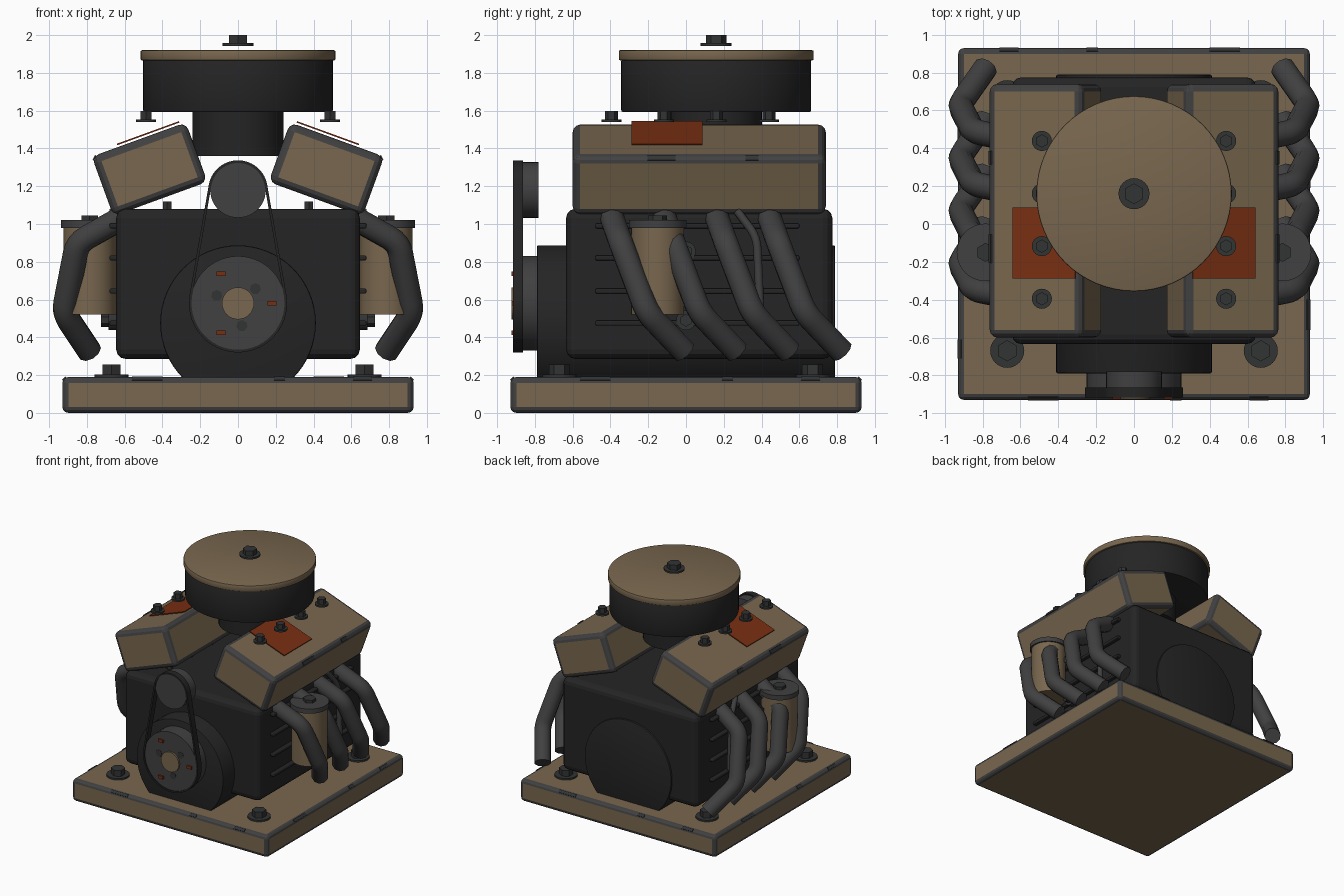
import bpy, bmesh, math
from mathutils import Vector, Matrix

if "Cube" in bpy.data.objects:
    bpy.data.objects.remove(bpy.data.objects["Cube"])


def mat(name, col):
    m = bpy.data.materials.new(name)
    m.diffuse_color = (*col, 1)
    m.use_nodes = True
    m.node_tree.nodes["Principled BSDF"].inputs["Base Color"].default_value = m.diffuse_color
    return m


TAN = mat("tan_paint", (0.19, 0.135, 0.077))
GREY = mat("worn_grey_metal", (0.052, 0.052, 0.054))
BLACK = mat("black_iron", (0.018, 0.018, 0.018))
BOLT = mat("dark_bolt_steel", (0.032, 0.033, 0.034))
RUST = mat("rust_orange", (0.19, 0.028, 0.006))


def finish(name, bm, mats, matrix=None, smooth=True):
    me = bpy.data.meshes.new(name)
    bmesh.ops.recalc_face_normals(bm, faces=bm.faces)
    bm.to_mesh(me)
    bm.free()
    for m in mats:
        me.materials.append(m)
    if smooth:
        me.shade_smooth()
        me.set_sharp_from_angle(angle=math.radians(35))
    ob = bpy.data.objects.new(name, me)
    if matrix is not None:
        ob.matrix_world = matrix
    bpy.context.collection.objects.link(ob)
    return ob


def box(name, c, s, mats, bevel=0.0, matrix=None):
    bm = bmesh.new()
    bmesh.ops.create_cube(bm, size=1, matrix=Matrix.Translation(c) @ Matrix.Diagonal((*s, 1)))
    ob = finish(name, bm, mats, matrix, smooth=False)
    if bevel:
        b = ob.modifiers.new("rounded_edges", 'BEVEL')
        b.width, b.segments = bevel, 3
        b.material = len(mats) - 1
    return ob


def cyl(name, p0, p1, r, m, seg=48, bevel=0.0):
    p0, p1 = Vector(p0), Vector(p1)
    d = p1 - p0
    bm = bmesh.new()
    bmesh.ops.create_cone(bm, cap_ends=True, segments=seg, radius1=r, radius2=r, depth=d.length)
    if bevel:
        rim = [e for e in bm.edges if abs(e.verts[0].co.z - e.verts[1].co.z) < 1e-5]
        bmesh.ops.bevel(bm, geom=rim, offset=bevel, segments=2, affect='EDGES', profile=0.5)
    M = Matrix.Translation((p0 + p1) / 2) @ d.to_track_quat('Z', 'Y').to_matrix().to_4x4()
    return finish(name, bm, [m], M)


def bolt(name, x, y, z, rw, rh, h):
    cyl(name + "_washer", (x, y, z), (x, y, z + 0.014), rw, BOLT, 24)
    cyl(name + "_head", (x, y, z + 0.012), (x, y, z + h), rh, BOLT, 6)


def pipe(name, pts, r, m, soft=0.06):
    # polyline with corners rounded by short quadratic arcs
    pts = [Vector(p) for p in pts]
    path = [pts[0]]
    for a, b, c in zip(pts, pts[1:], pts[2:]):
        s, e = b + (a - b).normalized() * soft, b + (c - b).normalized() * soft
        for i in range(5):
            t = i / 4
            path.append(s * (1 - t) ** 2 + b * 2 * t * (1 - t) + e * t * t)
    path.append(pts[-1])
    cu = bpy.data.curves.new(name, 'CURVE')
    cu.dimensions = '3D'
    cu.bevel_depth, cu.bevel_resolution, cu.use_fill_caps = r, 3, True
    sp = cu.splines.new('POLY')
    sp.points.add(len(path) - 1)
    for p, q in zip(sp.points, path):
        p.co = (*q, 1)
    cu.materials.append(m)
    ob = bpy.data.objects.new(name, cu)
    bpy.context.collection.objects.link(ob)


# Base plate with worn grey edges and bolts
box("base_plate", (0, 0, 0.095), (1.86, 1.86, 0.19), [TAN, GREY], 0.032)
for x in (-0.67, 0.67):
    for y in (-0.67, 0.67):
        bolt("base_bolt", x, y, 0.19, 0.09, 0.056, 0.065)

# Engine block and round bell housing through it
box("engine_block", (0, 0.07, 0.683), (1.29, 1.41, 0.795), [BLACK], 0.05)
cyl("bell_housing", (0, -0.79, 0.475), (0, 0.79, 0.475), 0.412, BLACK, 64, 0.01)

# Pulleys, hub and rust marks
LZ, UZ, LR, UR = 0.58, 1.18, 0.25, 0.147
cyl("crank_pulley", (0, -0.91, LZ), (0, -0.78, LZ), LR, GREY, 64)
cyl("upper_pulley", (0, -0.91, UZ), (0, -0.78, UZ), UR, GREY)
cyl("crank_hub", (0, -0.924, LZ), (0, -0.85, LZ), 0.085, TAN, 32)
for k in range(3):
    a = k * math.tau / 3
    x, z = 0.18 * math.cos(a), LZ + 0.18 * math.sin(a)
    box("pulley_rust_mark", (x, -0.915, z), (0.045, 0.02, 0.024), [RUST])
    x, z = 0.12 * math.cos(a + 0.7), LZ + 0.12 * math.sin(a + 0.7)
    cyl("pulley_worn_spot", (x, -0.913, z), (x, -0.905, z), 0.03, BOLT, 7)

# Drive belt: flat band wrapped round both pulleys
bm = bmesh.new()
tilt = math.asin((LR - UR) / (UZ - LZ))
rows = []
N = 28
for cz, r, a0, a1 in ((UZ, UR, tilt, math.pi - tilt), (LZ, LR, math.pi - tilt, math.tau + tilt)):
    for i in range(N):
        a = a0 + (a1 - a0) * i / (N - 1)
        rows.append([bm.verts.new(((r + o) * math.cos(a), y, cz + (r + o) * math.sin(a)))
                     for o, y in ((-0.004, -0.917), (0.01, -0.917), (0.01, -0.863), (-0.004, -0.863))])
for i, r0 in enumerate(rows):
    r1 = rows[(i + 1) % len(rows)]
    for j in range(4):
        k = (j + 1) % 4
        bm.faces.new((r0[j], r0[k], r1[k], r1[j]))
finish("drive_belt", bm, [BLACK])

# Air cleaner
CY = 0.16
cyl("carburettor_neck", (0, CY, 1.36), (0, CY, 1.62), 0.242, BLACK)
cyl("air_filter_body", (0, CY, 1.593), (0, CY, 1.872), 0.503, BLACK, 64, 0.01)
cyl("air_filter_lid", (0, CY, 1.866), (0, CY, 1.92), 0.516, TAN, 64, 0.008)
bolt("lid_nut", 0, CY, 1.943, 0.082, 0.055, 0.057)

for s, side in ((-1, "left"), (1, "right")):
    # Tilted valve cover with worn edges and a rust patch
    M = Matrix.Translation((s * 0.468, 0.07, 1.29)) @ Matrix.Rotation(s * math.radians(20), 4, 'Y')
    box(side + "_valve_cover", (0, 0, 0), (0.53, 1.34, 0.335), [TAN, GREY], 0.04, M)
    box(side + "_rust_patch", (-s * 0.058, -0.17, 0.182), (0.35, 0.375, 0.008), [RUST], 0, M)
    for y, w in ((-0.2, 0.15), (0.28, 0.07)):
        chip = M @ Matrix.Translation((s * 0.2545, y, 0.157)) @ Matrix.Rotation(s * math.pi / 4, 4, 'Y')
        box(side + "_cover_worn_chip", (0, 0, 0), (0.03, w, 0.006), [BOLT], 0, chip)

    # Cover bolts, head bolts and exhaust headers, one per cylinder
    for i in range(4):
        y = -0.395 + 0.278 * i
        bolt(side + "_cover_bolt", s * 0.487, y, 1.54, 0.053, 0.035, 0.058)
        cyl(side + "_head_bolt", (s * 0.375, y, 1.07), (s * 0.375, y, 1.12), 0.026, BOLT, 6)
        pipe(side + "_exhaust_pipe",
             [(s * 0.6, y, 1.04), (s * 0.85, y + 0.05, 0.9),
              (s * 0.922, y + 0.19, 0.53), (s * 0.785, y + 0.385, 0.325)], 0.066, GREY)

    # Cooling ribs, side bolts and a thin hose on the block
    for z in (0.475, 0.645, 0.82, 0.99):
        box(side + "_block_rib", (s * 0.655, 0.06, z), (0.05, 1.08, 0.026), [BLACK], 0.008)
    for z in (0.49, 0.855):
        cyl(side + "_side_washer", (s * 0.64, 0, z), (s * 0.685, 0, z), 0.052, BOLT, 24)
        cyl(side + "_side_bolt", (s * 0.68, 0, z), (s * 0.725, 0, z), 0.034, BOLT, 6)
    pipe(side + "_hose", [(s * 0.66, 0.27, 1.07), (s * 0.69, 0.375, 0.93), (s * 0.69, 0.395, 0.5)],
         0.022, GREY)

    # Oil canister
    cyl(side + "_oil_canister", (s * 0.785, -0.15, 0.52), (s * 0.785, -0.15, 0.99), 0.14, TAN)
    cyl(side + "_canister_cap", (s * 0.785, -0.15, 0.98), (s * 0.785, -0.15, 1.02), 0.152, GREY)
    cyl(side + "_canister_nut", (s * 0.785, -0.15, 1.01), (s * 0.785, -0.15, 1.045), 0.05, BOLT, 6)

# Worn dark chips along the base edges
for x, w in ((-0.48, 0.16), (0.22, 0.06), (0.66, 0.1)):
    for q in range(4):
        M = Matrix.Rotation(q * math.pi / 2, 4, 'Z') @ Matrix.Translation((x, -0.9215, 0.1815)) \
            @ Matrix.Rotation(math.pi / 4, 4, 'X')
        box("base_worn_chip", (0, 0, 0), (w, 0.024, 0.006), [BOLT], 0, M)
